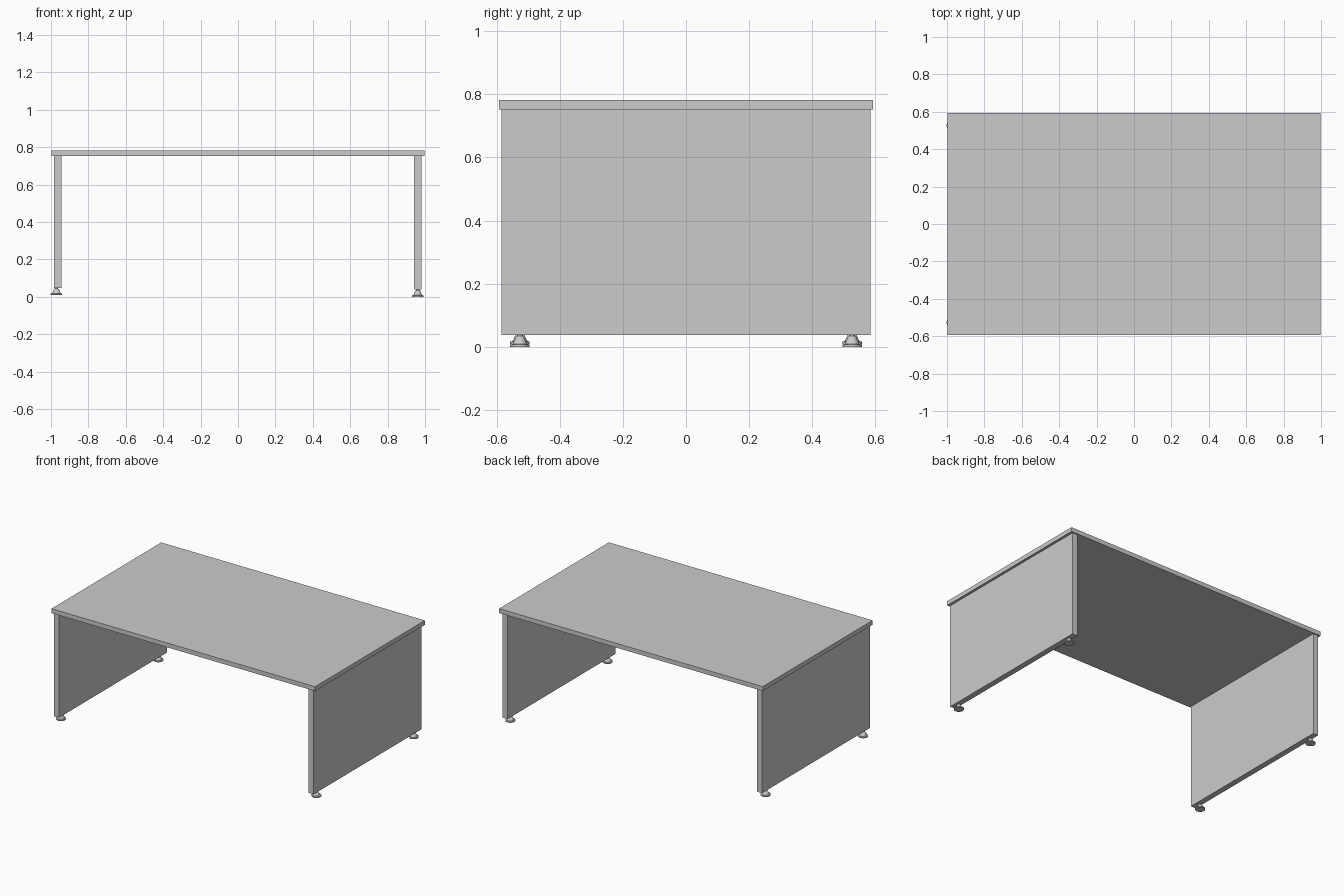
import bpy, bmesh
from math import radians
from mathutils import Matrix, Vector

if "Cube" in bpy.data.objects:
    bpy.data.objects.remove(bpy.data.objects["Cube"])


def new_object(name, bm):
    mesh = bpy.data.meshes.new(name)
    bm.to_mesh(mesh)
    bm.free()
    obj = bpy.data.objects.new(name, mesh)
    bpy.context.collection.objects.link(obj)
    return obj


def box(name, lo, hi):
    lo, hi = Vector(lo), Vector(hi)
    bm = bmesh.new()
    bmesh.ops.create_cube(bm, size=1, matrix=Matrix.Translation((lo + hi) / 2)
                          @ Matrix.Diagonal((*(hi - lo), 1)))
    return new_object(name, bm)


def foot(name, x, y, z):
    # levelling foot: flat pad, sloping cone, short stem into the panel
    profile = [(0, 0), (0.031, 0), (0.031, 0.007), (0.023, 0.009),
               (0.013, 0.031), (0.009, 0.034), (0.009, 0.039), (0, 0.039)]
    bm = bmesh.new()
    verts = [bm.verts.new((r, 0, h)) for r, h in profile]
    edges = [bm.edges.new(pair) for pair in zip(verts, verts[1:])]
    bmesh.ops.spin(bm, geom=verts + edges, axis=(0, 0, 1), cent=(0, 0, 0),
                   angle=radians(360), steps=32, use_duplicate=False)
    bmesh.ops.remove_doubles(bm, verts=bm.verts, dist=1e-5)
    bmesh.ops.recalc_face_normals(bm, faces=bm.faces)
    obj = new_object(name, bm)
    obj.location = (x, y, z)
    bpy.ops.object.select_all(action='DESELECT')
    obj.select_set(True)
    bpy.context.view_layer.objects.active = obj
    bpy.ops.object.shade_smooth_by_angle(angle=radians(30))


# desk top
box("desk_top", (-0.996, -0.593, 0.752), (0.998, 0.593, 0.782))

# side panels with two feet each; the left side sits slightly higher
for side, x0, x1, foot_x, lift in (("left", -0.984, -0.945, -0.971, 0.009),
                                   ("right", 0.942, 0.981, 0.961, 0.0)):
    box(side + "_panel", (x0, -0.584, 0.038 + lift), (x1, 0.584, 0.752))
    for end, y in (("front", -0.526), ("back", 0.526)):
        foot(f"{side}_{end}_foot", foot_x, y, lift)
